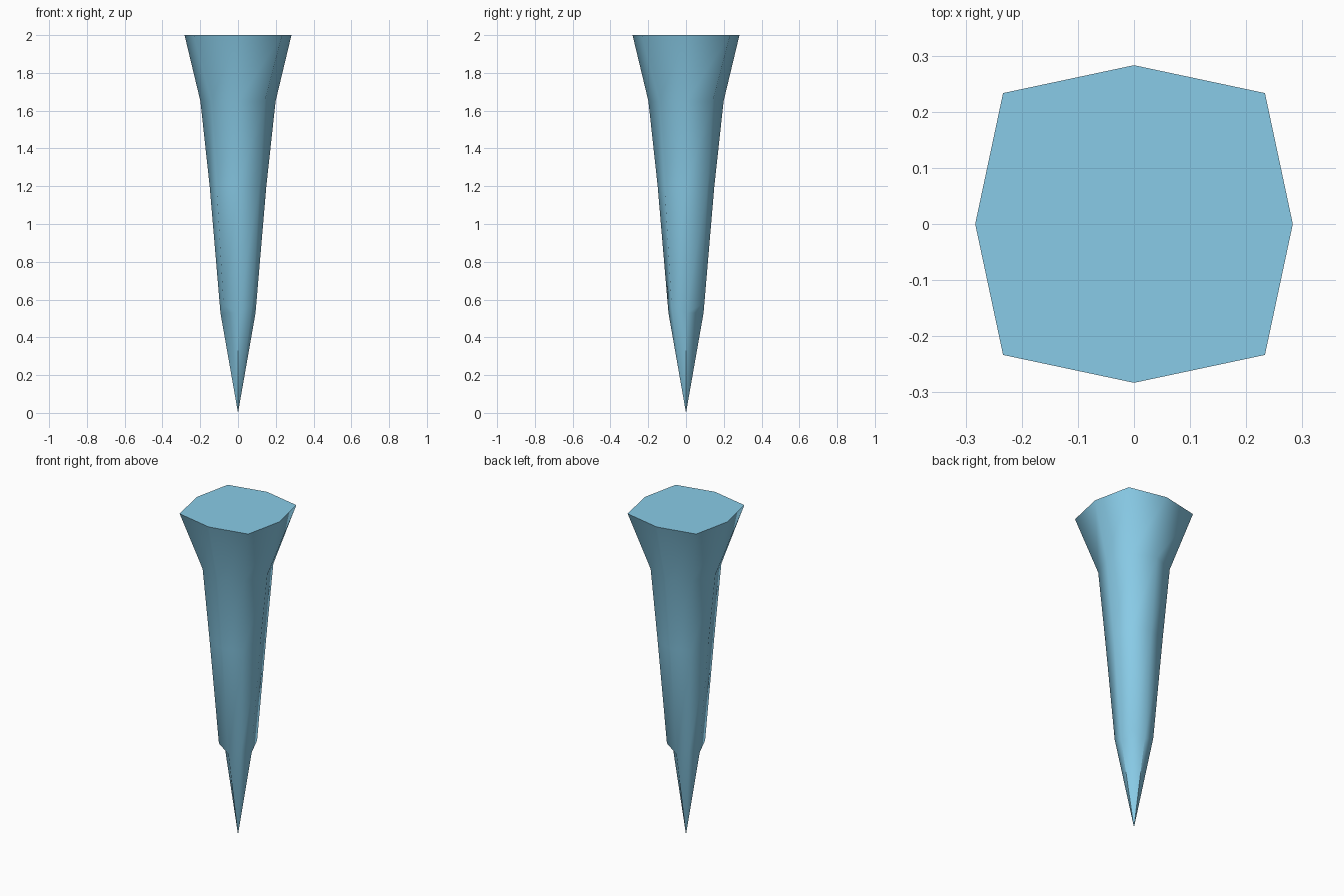
import bpy, bmesh
from math import cos, sin, pi, radians

if "Cube" in bpy.data.objects:
    bpy.data.objects.remove(bpy.data.objects["Cube"])

# Rings from bottom to top: (z at sides, z at corners, side radius, corner radius)
RINGS = [
    (0.53, 0.57, 0.093, 0.108),
    (1.20, 1.20, 0.150, 0.160),
    (1.65, 1.65, 0.199, 0.200),
    (2.00, 2.00, 0.283, 0.330),
]

bm = bmesh.new()


def ring(z_side, z_corner, r_side, r_corner):
    verts = []
    for i in range(8):
        r, z = (r_corner, z_corner) if i % 2 else (r_side, z_side)
        a = i * pi / 4
        verts.append(bm.verts.new((r * cos(a), r * sin(a), z)))
    return verts


rings = [ring(*r) for r in RINGS]

# Flared shaft
for lower, upper in zip(rings, rings[1:]):
    for i in range(8):
        j = (i + 1) % 8
        bm.faces.new((lower[i], lower[j], upper[j], upper[i]))

# Flat top
bm.faces.new(rings[-1])

# Pointed tip: two opposite corners end in a small ledge, the others run to the point
tip = bm.verts.new((0, 0, 0))
base = rings[0]
for c in (1, 3, 5, 7):
    a, b, d = base[c - 1], base[c], base[(c + 1) % 8]
    if c in (1, 5):
        bm.faces.new((a, d, b))
        bm.faces.new((a, tip, d))
    else:
        bm.faces.new((a, tip, b))
        bm.faces.new((b, tip, d))

bmesh.ops.recalc_face_normals(bm, faces=bm.faces)
mesh = bpy.data.meshes.new("spike")
bm.to_mesh(mesh)
bm.free()

spike = bpy.data.objects.new("spike", mesh)
bpy.context.collection.objects.link(spike)

# Light blue colour
mat = bpy.data.materials.new("light_blue")
mat.diffuse_color = (0.25, 0.60, 0.80, 1)
mat.use_nodes = True
mat.node_tree.nodes["Principled BSDF"].inputs["Base Color"].default_value = mat.diffuse_color
mesh.materials.append(mat)

# Smooth sides, sharp rim, ledges and tip ridges
bpy.context.view_layer.objects.active = spike
spike.select_set(True)
bpy.ops.object.shade_smooth_by_angle(angle=radians(60))
